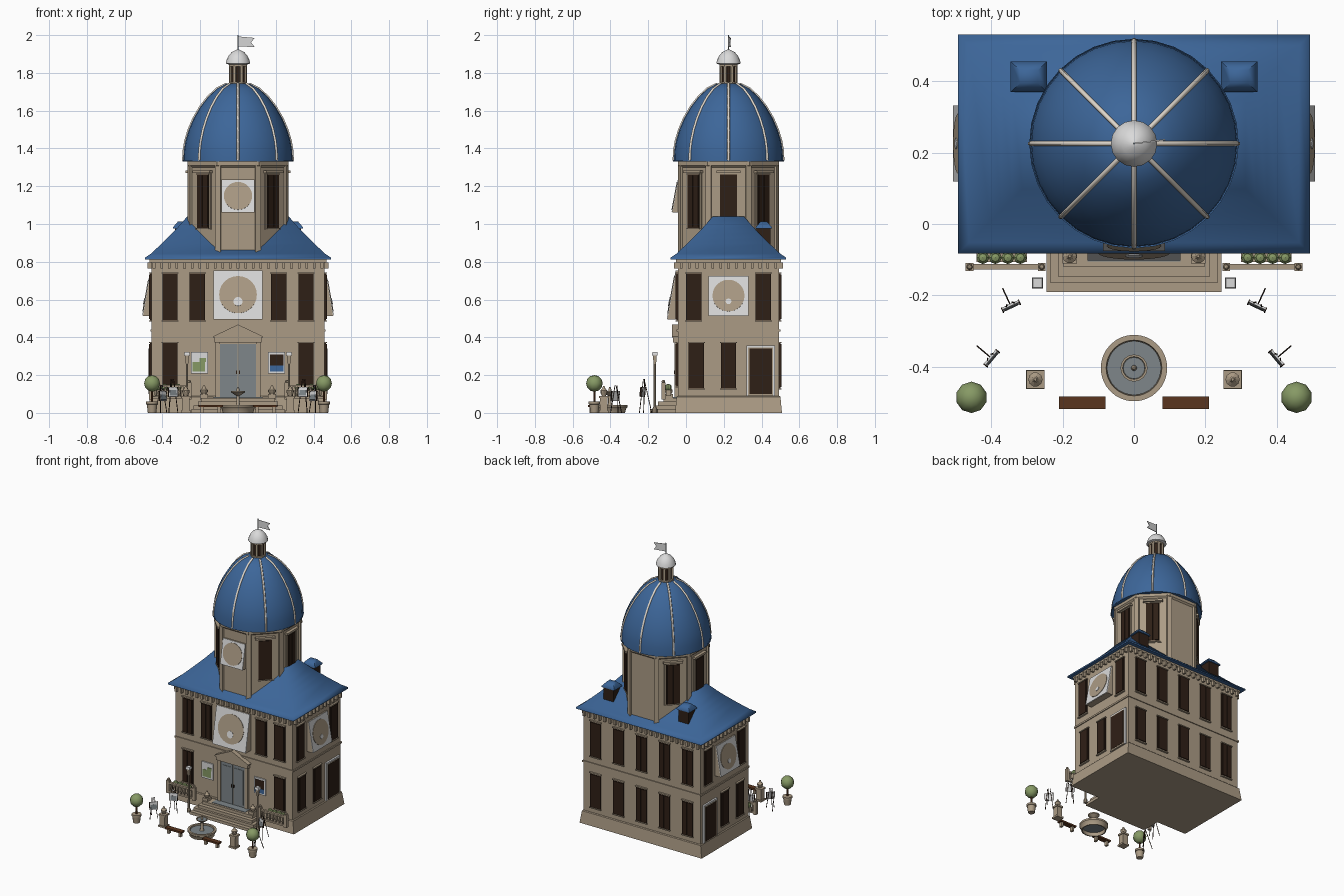
import bpy, bmesh
from math import pi, cos, sin, radians
from mathutils import Matrix, Vector

if "Cube" in bpy.data.objects:
    bpy.data.objects.remove(bpy.data.objects["Cube"])

COLOURS = {
    "stone": (0.41, 0.33, 0.235), "roof_blue": (0.046, 0.133, 0.32),
    "dark_wood": (0.028, 0.014, 0.008), "white": (0.7, 0.7, 0.7),
    "grey_blue": (0.21, 0.24, 0.255), "leaf_green": (0.24, 0.32, 0.13),
    "bench_wood": (0.1, 0.035, 0.013), "pale_stone": (0.74, 0.68, 0.6)}
NAMES = list(COLOURS)
MATS = []
for key, rgb in COLOURS.items():
    m = bpy.data.materials.new(key)
    m.use_nodes = True
    m.diffuse_color = (*rgb, 1)
    m.node_tree.nodes["Principled BSDF"].inputs["Base Color"].default_value = (*rgb, 1)
    MATS.append(m)
I = Matrix.Identity(4)
CY = 0.225  # building centre in y


def finish(name, bm, smooth=0):
    """Make the object; smooth is the angle below which edges are softened."""
    bmesh.ops.recalc_face_normals(bm, faces=bm.faces)
    me = bpy.data.meshes.new(name)
    bm.to_mesh(me)
    bm.free()
    for m in MATS:
        me.materials.append(m)
    if smooth:
        me.shade_smooth()
        me.set_sharp_from_angle(angle=radians(smooth))
    bpy.context.collection.objects.link(bpy.data.objects.new(name, me))


def paint(verts, mat):
    for f in {f for v in verts for f in v.link_faces}:
        f.material_index = NAMES.index(mat)


def box(bm, x, y, z, mat="stone", M=I):
    """Box from (low, high) ranges on each axis."""
    c = Vector([(a + b) / 2 for a, b in (x, y, z)])
    s = [abs(b - a) for a, b in (x, y, z)]
    mt = M @ Matrix.Translation(c) @ Matrix.Diagonal((*s, 1))
    paint(bmesh.ops.create_cube(bm, size=1, matrix=mt)["verts"], mat)


def loft(bm, rings, mat="stone", M=I):
    loops = [[bm.verts.new(M @ Vector(p)) for p in r] for r in rings]
    n = len(loops[0])
    for a, b in zip(loops, loops[1:]):
        for i in range(n):
            bm.faces.new((a[i], a[(i + 1) % n], b[(i + 1) % n], b[i]))
    bm.faces.new(loops[0][::-1])
    bm.faces.new(loops[-1])
    paint([v for l in loops for v in l], mat)


def rect(x, y0, y1, z):
    return [(-x, y0, z), (x, y0, z), (x, y1, z), (-x, y1, z)]


def lathe(bm, pts, n, loc=(0, 0, 0), mat="stone", turn=0.0):
    loft(bm, [[(r * cos(turn + 2 * pi * i / n), r * sin(turn + 2 * pi * i / n), z)
               for i in range(n)] for r, z in pts], mat, Matrix.Translation(loc))


def ball(bm, loc, r, mat="stone", n=12):
    paint(bmesh.ops.create_uvsphere(bm, u_segments=n, v_segments=n * 2 // 3, radius=r,
          matrix=Matrix.Translation(loc))["verts"], mat)


def rod(bm, a, b, r, mat, M=I):
    a, b = M @ Vector(a), M @ Vector(b)
    mt = Matrix.Translation((a + b) / 2) @ (b - a).to_track_quat("Z", "Y").to_matrix().to_4x4()
    paint(bmesh.ops.create_cone(bm, cap_ends=True, segments=6, radius1=r, radius2=r,
          depth=(b - a).length, matrix=mt)["verts"], mat)


def wall(deg):
    """Wall frame: x runs along the wall, -y points outwards."""
    return Matrix.Translation((0, CY, 0)) @ Matrix.Rotation(radians(deg), 4, "Z")


def window(bm, M, d, x, z0, z1, w=0.082):
    """Pair of dark shutters on a dark frame, with a thin sill and lintel."""
    h = w / 2
    box(bm, (x - h, x + h), (-d - .008, -d + .01), (z0, z1), "dark_wood", M)
    for s in (-1, 1):
        box(bm, (x + s * .001, x + s * (h - .006)), (-d - .012, -d), (z0 + .006, z1 - .006), "dark_wood", M)
    for z in (z0 - .006, z1):
        box(bm, (x - h - .004, x + h + .004), (-d - .013, -d), (z, z + .006), "stone", M)


def clock(name, M, d, z, half, radius, lean, spot):
    """Panel leaning out at the bottom, with a round face."""
    bm = bmesh.new()
    z0, z1 = z - half, z + half
    loft(bm, [rect(half, -d - lean, -d, z0), rect(half, -d - .008, -d, z1)], "stone", M)
    tilt = M @ Matrix.Translation((0, -d - (lean + .008) / 2, z)) @ \
        Matrix.Rotation(-(lean - .008) / (2 * half), 4, "X")
    box(bm, (-half, half), (-.004, .002), (-half, half), "white", tilt)
    for r, y, dz, mat in ((radius, -.005, 0, "stone"), (spot, -.008, -radius * .37, "white")):
        if r:
            face = tilt @ Matrix.Translation((0, y, dz)) @ Matrix.Rotation(pi / 2, 4, "X")
            paint(bmesh.ops.create_cone(bm, cap_ends=True, segments=24, radius1=r, radius2=r,
                  depth=.004, matrix=face)["verts"], mat)
    finish(name, bm)


# House body, plinth, string courses and cornice
bm = bmesh.new()
loft(bm, [rect(.478, -.058, .508, 0), rect(.465, -.05, .5, .085), rect(.46, -.045, .495, .09)])
box(bm, (-.458, .458), (-.043, .493), (.08, .82))
for g, z in ((.006, (.43, .442)), (.01, (.797, .815))):
    box(bm, (-.458 - g, .458 + g), (-.043 - g, .493 + g), z)
finish("house_walls", bm)

bm = bmesh.new()
for deg, d, half in ((0, .268, .445), (90, .458, .25), (180, .268, .445), (270, .458, .25)):
    n = round(half / .02)
    for i in range(n + 1):
        x = -half + 2 * half * i / n
        box(bm, (x - .007, x + .007), (-d - .02, -d), (.765, .797), "stone", wall(deg))
finish("cornice_brackets", bm)

# House windows
bm = bmesh.new()
for x in (-.36, -.215, .215, .36):
    window(bm, wall(0), .268, x, .49, .738)
for s in (-1, 1):
    window(bm, wall(0), .268, s * .36, .14, .37)
for i in range(5):
    for z0, z1 in ((.49, .738), (.13, .37)):
        window(bm, wall(180), .268, -.36 + .18 * i, z0, z1)
for side in (-1, 1):
    M = wall(90 * side)
    for x, z0, z1 in ((-.185, .49, .738), (.185, .49, .738), (-.17, .13, .37), (0, .13, .37)):
        window(bm, M, .458, x * side, z0, z1)
finish("house_windows", bm)

# Framed side doors
bm = bmesh.new()
for s in (-1, 1):
    M = wall(90 * s) @ Matrix.Translation((s * .17, -.458, 0))
    box(bm, (-.075, .075), (-.012, 0), (.09, .357), "white", M)
    box(bm, (-.066, .066), (-.014, 0), (.09, .346), "stone", M)
    box(bm, (-.06, .06), (-.016, 0), (.1, .34), "dark_wood", M)
finish("side_doors", bm)

clock("front_clock", wall(0), .268, .625, .13, .1, .055, .024)
clock("left_clock", wall(90), .458, .62, .106, .085, .045, .015)
clock("right_clock", wall(270), .458, .62, .106, .085, .045, .015)
clock("tower_clock", wall(0), .257, 1.148, .087, .075, .04, 0)

# Hipped roof and dormers
bm = bmesh.new()
slope = ((0, .812), (0, .822), (.03, .842), (.09, .898), (.12, .928), (.15, .958), (.18, .99), (.223, 1.04))
loft(bm, [rect(.492 - i, -.082 + i, .53 - i, z) for i, z in slope], "roof_blue")
finish("hipped_roof", bm, 65)
bm = bmesh.new()
for s in (-1, 1):
    M = Matrix.Translation((s * .294, .412, 0))
    box(bm, (-.04, .04), (-.038, .036), (.88, .98), "dark_wood", M)
    loft(bm, [rect(.051, -.043, .043, .976), rect(.051, -.043, .043, .982), rect(.025, -.018, .018, 1.012)],
         "roof_blue", M)
finish("dormers", bm, 65)

# Octagonal tower
bm = bmesh.new()
eighth = pi / 8
lathe(bm, [(.277, .8), (.277, 1.3), (.288, 1.31), (.288, 1.335)], 8, (0, CY, 0), "stone", eighth)
for k in range(8):
    M = wall(k * 45)
    V = wall(k * 45 + 22.5)
    box(bm, (-.016, .016), (-.283, -.25), (.8, 1.32), "stone", V)
    if k not in (0, 4):
        box(bm, (-.056, .056), (-.261, -.25), (.97, 1.27), "stone", M)
        window(bm, M, .255, 0, .98, 1.262, .088)
        box(bm, (-.064, .064), (-.277, -.25), (1.27, 1.284), "stone", M)
finish("tower_drum", bm)

# Dome with ribs
profile = [(.289, 1.335), (.287, 1.385), (.278, 1.44), (.26, 1.5), (.234, 1.56), (.199, 1.62),
           (.158, 1.673), (.112, 1.716), (.06, 1.743)]
bm = bmesh.new()
lathe(bm, [(.27, 1.33), (.293, 1.33), (.293, 1.34)] + profile, 32, (0, CY, 0), "roof_blue")
finish("dome", bm, 35)
ribs = bpy.data.curves.new("dome_ribs", "CURVE")
ribs.dimensions = "3D"
ribs.bevel_depth = .0068
ribs.bevel_resolution = 1
ribs.materials.append(MATS[NAMES.index("pale_stone")])
for k in range(8):
    sp = ribs.splines.new("POLY")
    sp.points.add(len(profile) - 1)
    for p, (r, z) in zip(sp.points, profile):
        p.co = ((r + .001) * cos(k * pi / 4), CY + (r + .001) * sin(k * pi / 4), z, 1)
bpy.context.collection.objects.link(bpy.data.objects.new("dome_ribs", ribs))

# Lantern, cupola and flag
bm = bmesh.new()
lathe(bm, [(.042, 1.74), (.042, 1.85)], 8, (0, CY, 0), "dark_wood", eighth)
for z in (1.735, 1.835):
    lathe(bm, [(.052, z), (.052, z + .018)], 8, (0, CY, 0), "stone", eighth)
for k in range(8):
    box(bm, (-.007, .007), (-.05, -.035), (1.74, 1.85), "stone", wall(k * 45 + 22.5))
finish("lantern", bm)
bm = bmesh.new()
lathe(bm, [(.05, 1.845), (.065, 1.85), (.06, 1.87), (.05, 1.89), (.034, 1.909), (.012, 1.921), (.003, 1.924)],
      16, (0, CY, 0), "white")
finish("cupola", bm, 35)
bm = bmesh.new()
rod(bm, (0, CY, 1.91), (0, CY, 2), .003, "grey_blue")
flag = ((0, 1.94), (.088, 1.937), (.07, 1.962), (.088, 1.985), (0, 1.993))
loft(bm, [[(x, y, z) for x, z in flag] for y in (-.002, .002)], "white", wall(7))
finish("flag", bm)

# Entrance door with pediment
bm = bmesh.new()
M = wall(0)
box(bm, (-.115, .115), (-.278, -.26), (.08, .372), "stone", M)
for s in (-1, 1):
    box(bm, (s * .095, s * .118), (-.287, -.26), (.08, .372), "stone", M)
    box(bm, (s * .002, s * .095), (-.281, -.27), (.08, .366), "grey_blue", M)
    box(bm, (s * .014, s * .082), (-.284, -.27), (.1, .345), "grey_blue", M)
    box(bm, (s * .006, s * .01), (-.288, -.275), (.205, .225), "dark_wood", M)
box(bm, (-.125, .125), (-.295, -.26), (.372, .398), "stone", M)
loft(bm, [[(-.132, y, .398), (.132, y, .398), (.132, y, .405), (0, y, .468), (-.132, y, .405)]
          for y in (-.3, -.26)], "stone", M)
finish("entrance_door", bm)

# Steps and mat
bm = bmesh.new()
for i, (w, y) in enumerate(((.245, -.19), (.235, -.163), (.212, -.147), (.197, -.12))):
    box(bm, (-w, w), (y, -.045), (.02 * i, .02 * i + .02))
box(bm, (-.13, .13), (-.105, -.05), (.08, .083), "grey_blue")
finish("entrance_steps", bm)

# Wall posters
bm = bmesh.new()
for s, patches in ((-1, ((-.035, .03, .22, .27, "leaf_green"), (0, .035, .27, .29, "leaf_green"))),
                   (1, ((-.036, .036, .22, .31, "dark_wood"), (-.036, .036, .22, .25, "roof_blue")))):
    M = Matrix.Translation((s * .205, -.045, 0))
    box(bm, (-.045, .045), (-.006, .006), (.208, .322), "white", M)
    for i, (x0, x1, z0, z1, mat) in enumerate(patches):
        box(bm, (x0, x1), (-.008 - .002 * i, 0), (z0, z1), mat, M)
finish("wall_posters", bm)

# Forecourt pieces that come in pairs
for s, side in ((-1, "right"), (1, "left")):
    bm = bmesh.new()
    for z in (.075, .136):
        box(bm, (s * .25, s * .465), (-.128, -.112), (z, z + .012))
    for k in range(7):
        lathe(bm, [(.004, .085), (.008, .105), (.004, .137)], 6, (s * (.285 + .025 * k), -.12, 0))
    for x in (.258, .46):
        box(bm, (s * x - .011, s * x + .011), (-.131, -.109), (.07, .16))
        ball(bm, (s * x, -.12, .166), .009, n=8)
    finish(side + "_balustrade", bm)

    bm = bmesh.new()
    box(bm, (s * .3, s * .44), (-.106, -.08), (.09, .122))
    for k in range(4):
        ball(bm, (s * (.318 + .035 * k), -.094, .135), .019, "leaf_green", 8)
    finish(side + "_planter", bm)

    bm = bmesh.new()
    box(bm, (s * .18 - .02, s * .18 + .02), (-.11, -.07), (.07, .1))
    lathe(bm, [(.012, .1), (.02, .112), (.02, .122), (.01, .13), (.004, .145)], 10, (s * .18, -.09, 0))
    finish(side + "_step_finial", bm)

    bm = bmesh.new()
    lathe(bm, [(.013, 0), (.013, .02), (.007, .035), (.006, .26)], 8, (s * .27, -.165, 0))
    lathe(bm, [(.009, .258), (.015, .305)], 4, (s * .27, -.165, 0), "stone", pi / 4)
    lathe(bm, [(.021, .305), (.021, .312), (.018, .322)], 4, (s * .27, -.165, 0), "white", pi / 4)
    finish(side + "_lamp_post", bm)

    bm = bmesh.new()
    for h, z in ((.026, (0, .012)), (.02, (.01, .08)), (.025, (.078, .09))):
        box(bm, (s * .276 - h, s * .276 + h), (-.435 - h, -.435 + h), z)
    lathe(bm, [(.01, .088), (.019, .108), (.02, .118), (.009, .128), (.004, .142)], 10, (s * .276, -.435, 0))
    finish(side + "_urn_pedestal", bm)

    bm = bmesh.new()
    lathe(bm, [(.022, 0), (.028, .045), (.032, .046), (.032, .06)], 10, (s * .455, -.485, 0))
    rod(bm, (s * .455, -.485, .05), (s * .455, -.485, .13), .006, "bench_wood")
    ball(bm, (s * .455, -.485, .156), .044, "leaf_green", 10)
    finish(side + "_potted_tree", bm, 40)

    bm = bmesh.new()
    box(bm, (s * .08, s * .21), (-.518, -.483), (.03, .042), "bench_wood")
    for x in (.1, .19):
        box(bm, (s * x - .008, s * x + .008), (-.512, -.489), (0, .031))
    finish(side + "_bench", bm)

    for label, x, y, deg, top in (("rear", .348, -.222, 25, .18), ("front", .405, -.37, 50, .145)):
        bm = bmesh.new()
        M = Matrix.Translation((s * x, y, 0)) @ Matrix.Rotation(radians(-s * deg), 4, "Z")
        for foot in ((-.026, -.015, 0), (.026, -.015, 0), (0, .045, 0)):
            rod(bm, foot, (foot[0] * .3, 0, top), .0022, "dark_wood", M)
        T = M @ Matrix.Translation((0, -.008, top * .62)) @ Matrix.Rotation(-.12, 4, "X")
        box(bm, (-.025, .025), (-.003, .003), (-.026, .026), "white", T)
        box(bm, (-.02, .02), (-.0045, 0), (-.021, .008), "grey_blue", T)
        for e in (-1, 1):
            box(bm, (e * .025, e * .028), (-.004, .004), (-.026, .026), "dark_wood", T)
        finish(side + "_" + label + "_easel", bm)

# Fountain, hollow below the water
bm = bmesh.new()
at = (0, -.403, 0)
lathe(bm, [(.073, .028), (.073, 0), (.08, 0), (.085, .02), (.093, .03), (.093, .042), (.078, .042), (.076, .028)],
      32, at)
lathe(bm, [(.0755, .026), (.0755, .034)], 32, at, "grey_blue")
lathe(bm, [(.016, .03), (.009, .05), (.009, .09), (.036, .108), (.038, .115), (.032, .115), (.03, .11),
           (.007, .11), (.008, .125), (.003, .137)], 16, at)
lathe(bm, [(.031, .11), (.03, .113)], 16, at, "grey_blue")
finish("fountain", bm, 35)
